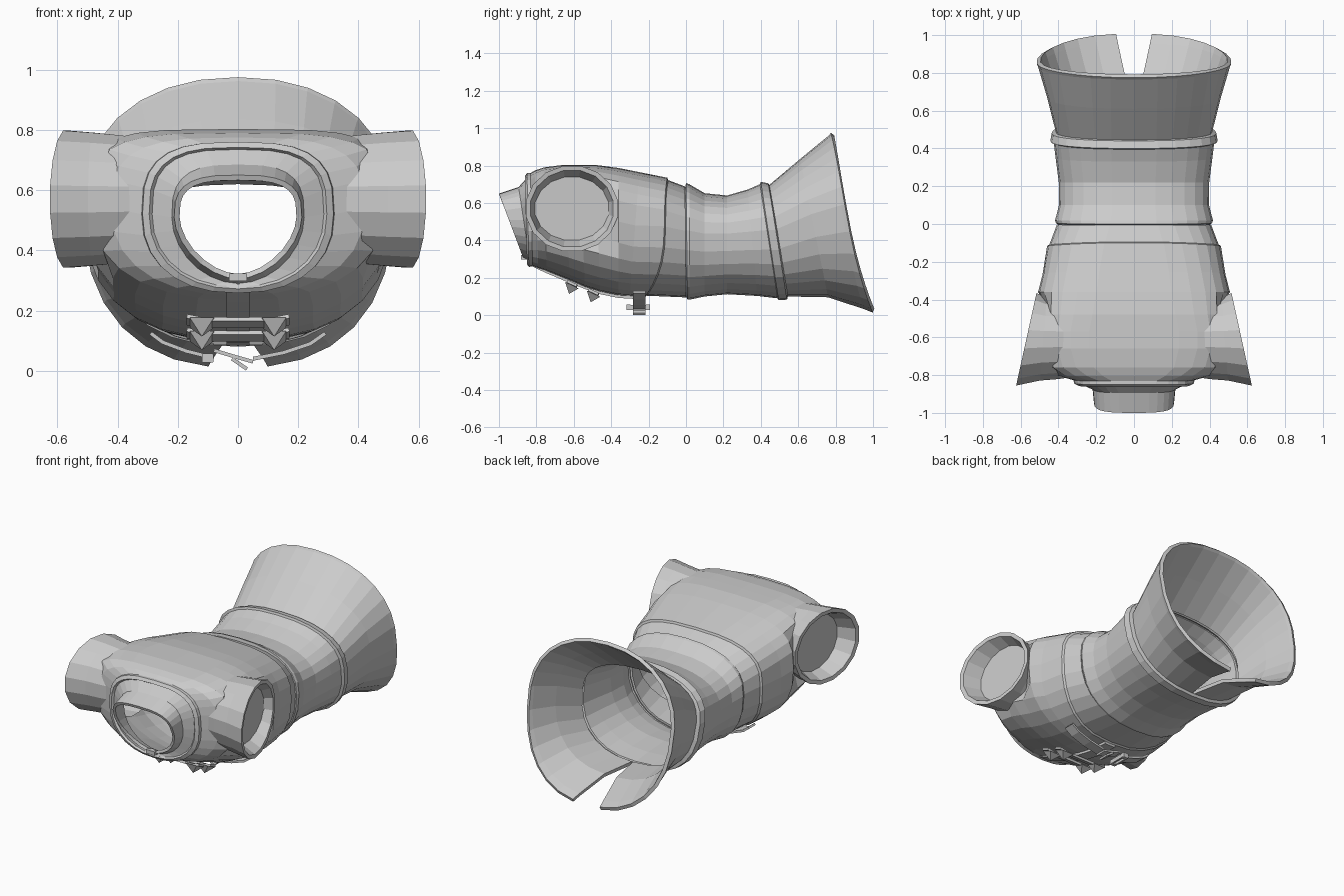
import bpy, bmesh, math
from mathutils import Vector

if "Cube" in bpy.data.objects:
    bpy.data.objects.remove(bpy.data.objects["Cube"])

SEG = 28


def make(name, verts, faces, thick=0, offset=-1):
    me = bpy.data.meshes.new(name)
    me.from_pydata(verts, [], faces)
    ob = bpy.data.objects.new(name, me)
    bpy.context.collection.objects.link(ob)
    if thick:
        m = ob.modifiers.new("thickness", 'SOLIDIFY')
        m.thickness, m.offset = thick, offset
        m.use_even_offset = True
    return ob


def ring(yt, zt, yb, zb, w, nt=2.4, nb=2.4, gap=0, zc=None, bow=0):
    """Tilted super-ellipse around the y axis; 'gap' opens it at the bottom,
    'bow' bends its tilt towards +y at the lower sides."""
    zc = (zt + zb) / 2 + 0.06 if zc is None else zc
    g = math.asin((gap / w) ** (nb / 2)) if gap else 0
    pts = []
    for i in range(SEG + 1):
        t = g + (2 * math.pi - 2 * g) * i / SEG
        s, c = math.sin(t), -math.cos(t)
        n = nt if c > 0 else nb
        x = w * math.copysign(abs(s) ** (2 / n), s)
        z = zc + math.copysign(abs(c) ** (2 / n), c) * ((zt - zc) if c > 0 else (zc - zb))
        f = (z - zb) / (zt - zb)
        pts.append((x, yb + (yt - yb) * f + bow * 6.75 * f * (1 - f) ** 2, z))
    return pts


def loft(name, rings, thick, closed=True, shape=None):
    n = SEG if closed else SEG + 1
    verts = [shape(p) if shape else p for r in rings for p in r[:n]]
    faces = []
    for i in range(len(rings) - 1):
        for j in range(SEG):
            k = (j + 1) % n
            faces.append((i * n + j, (i + 1) * n + j, (i + 1) * n + k, i * n + k))
    return make(name, verts, faces, thick)


def ribbon(name, path, side, thick):
    """Flat strap following a path, 'side' is half the width vector."""
    s = Vector(side)
    verts = [Vector(p) + k * s for p in path for k in (-1, 1)]
    faces = [(2 * i, 2 * i + 1, 2 * i + 3, 2 * i + 2) for i in range(len(path) - 1)]
    return make(name, verts, faces, thick, 0)


def box(name, c, size):
    bm = bmesh.new()
    bmesh.ops.create_cube(bm, size=1)
    for v in bm.verts:
        v.co = Vector(c) + Vector(a * b for a, b in zip(v.co, size))
    ob = make(name, [], [])
    bm.to_mesh(ob.data)
    bm.free()
    return ob


def recess(p):
    """Push the jacket side inwards behind the armhole discs."""
    x, y, z = p
    if abs(x) > .44 and ((y + .61) / .232) ** 2 + ((z - .57) / .215) ** 2 < 1:
        x = math.copysign(.44, x)
    return (x, y, z)


# Jacket upper: collar, piped neck seam, shoulders, chest, hem
loft("jacket_body", [
    ring(-1.0, .65, -.87, .305, .212, 3, 1.75, zc=.51),
    ring(-.895, .685, -.835, .29, .22, 3, 1.9, zc=.51),
    ring(-.85, .735, -.84, .28, .285, 3, 2.2, zc=.52),
    ring(-.862, .742, -.85, .272, .295, 3, 2.2, zc=.52),
    ring(-.85, .76, -.84, .258, .317, 3, 2.3, zc=.52),
    ring(-.832, .76, -.82, .262, .32, 3, 2.3, zc=.52),
    ring(-.805, .775, -.79, .25, .42, 3.2, 2.3, zc=.54),
    ring(-.76, .79, -.745, .235, .49, 3.6, 2.3, zc=.55),
    ring(-.66, .803, -.62, .185, .515, 3.9, 2.3, zc=.55),
    ring(-.57, .803, -.54, .15, .515, 3.9, 2.3, zc=.54),
    ring(-.48, .803, -.46, .125, .507, 3.6, 2.35, zc=.53),
    ring(-.36, .787, -.36, .105, .508, 3.2, 2.4, zc=.5),
    ring(-.25, .765, -.3, .102, .485, 3.1, 2.5, zc=.48),
    ring(-.1, .735, -.22, .097, .46, 2.8, 2.5, bow=.05),
    ring(-.095, .722, -.21, .104, .448, 2.8, 2.5, bow=.05),
    ring(-.005, .688, 0, .095, .408, 2.6, 2.4),
], .018, shape=recess)

# Waist section with raised top edge and lower band
loft("waist", [
    ring(-.005, .68, 0, .1, .4),
    ring(0, .706, .008, .083, .412),
    ring(.018, .7, .02, .083, .418),
    ring(.1, .652, .1, .1, .397),
    ring(.22, .64, .22, .112, .398),
    ring(.33, .672, .38, .103, .415),
    ring(.395, .7, .49, .09, .425),
    ring(.4, .713, .495, .08, .443),
    ring(.44, .705, .54, .083, .436),
    ring(.45, .69, .545, .1, .412),
], .02)

# Flared skirt, split along the underside
loft("flared_skirt", [
    ring(.44, .692, .54, .1, .412, gap=.006),
    ring(.61, .835, .76, .095, .46, 2.3, gap=.045),
    ring(.765, .962, .95, .03, .508, 2.2, gap=.088, bow=-.015),
    ring(.775, .975, 1.0, .01, .516, 2.2, gap=.098, bow=-.025),
], .022, closed=False)

# Armholes: flared outer wall, rim lip and recessed end disc
for side, sx in (("right", 1), ("left", -1)):
    verts, n = [], 16
    spec = [(.3, 0, .2, .205), (.4, 0, .215, .217), (.48, -.08, .223, .225), (.57, -.22, .25, .232),
            (.568, -.22, .225, .208), (.487, -.08, .2, .172)]
    for x, tilt, ry, rz in spec:
        for i in range(n):
            a = 2 * math.pi * (i + .5) / n
            dy = ry * math.cos(a)
            verts.append((sx * (x + tilt * dy), -.61 + dy, .57 + rz * math.sin(a)))
    faces = [(r * n + i, r * n + (i + 1) % n, (r + 1) * n + (i + 1) % n, (r + 1) * n + i)
             for r in range(len(spec) - 1) for i in range(n)]
    faces.append(tuple(range((len(spec) - 1) * n, len(spec) * n)))
    if sx < 0:
        faces = [f[::-1] for f in faces]
    make(side + "_armhole", verts, faces)

# Front placket and collar clasp
ribbon("front_placket", [(0, -.845, .28), (0, -.75, .235), (0, -.62, .18),
                         (0, -.48, .125), (0, -.36, .1), (0, -.22, .092)], (.038, 0, 0), .016)
box("collar_clasp", (0, -.868, .31), (.06, .03, .025))

# Two chest straps with pyramid studs
for k, (y, z) in enumerate(((-.61, .16), (-.495, .115))):
    ribbon(f"chest_strap_{k}", [(-.17, y, z + .01), (-.12, y, z), (.12, y, z), (.17, y, z + .01)],
           (0, .026, -.012), .014)
    for sx in (-1, 1):
        base = [(sx * .12 + a * .04, y + b * .036, z - b * .017)
                for a, b in ((-1, -1), (1, -1), (1, 1), (-1, 1))]
        make(f"stud_{k}_{sx}", base + [(sx * .12, y - .015, z - .046)],
             [(0, 1, 2, 3), (1, 0, 4), (2, 1, 4), (3, 2, 4), (0, 3, 4)])

# Loose belt: two halves, hanging tail and buckle frame
W = (0, .034, 0)
ribbon("belt_left", [(-.29, -.25, .125), (-.25, -.25, .095), (-.17, -.25, .065), (-.08, -.25, .043)], W, .013)
ribbon("belt_right", [(.29, -.25, .125), (.24, -.25, .09), (.15, -.25, .06), (.05, -.25, .04)], W, .013)
ribbon("belt_tail", [(-.08, -.25, .068), (-.02, -.25, .05), (.05, -.25, .03)], W, .012)
ribbon("belt_tip", [(-.02, -.25, .04), (.03, -.25, .006)], W, .012)
for sy in (-1, 1):
    box(f"buckle_bar_{sy}", (-.1, -.255 + sy * .052, .042), (.035, .022, .03))
for sx in (-1, 1):
    box(f"buckle_end_{sx}", (-.1 + sx * .014, -.255, .042), (.01, .12, .026))
